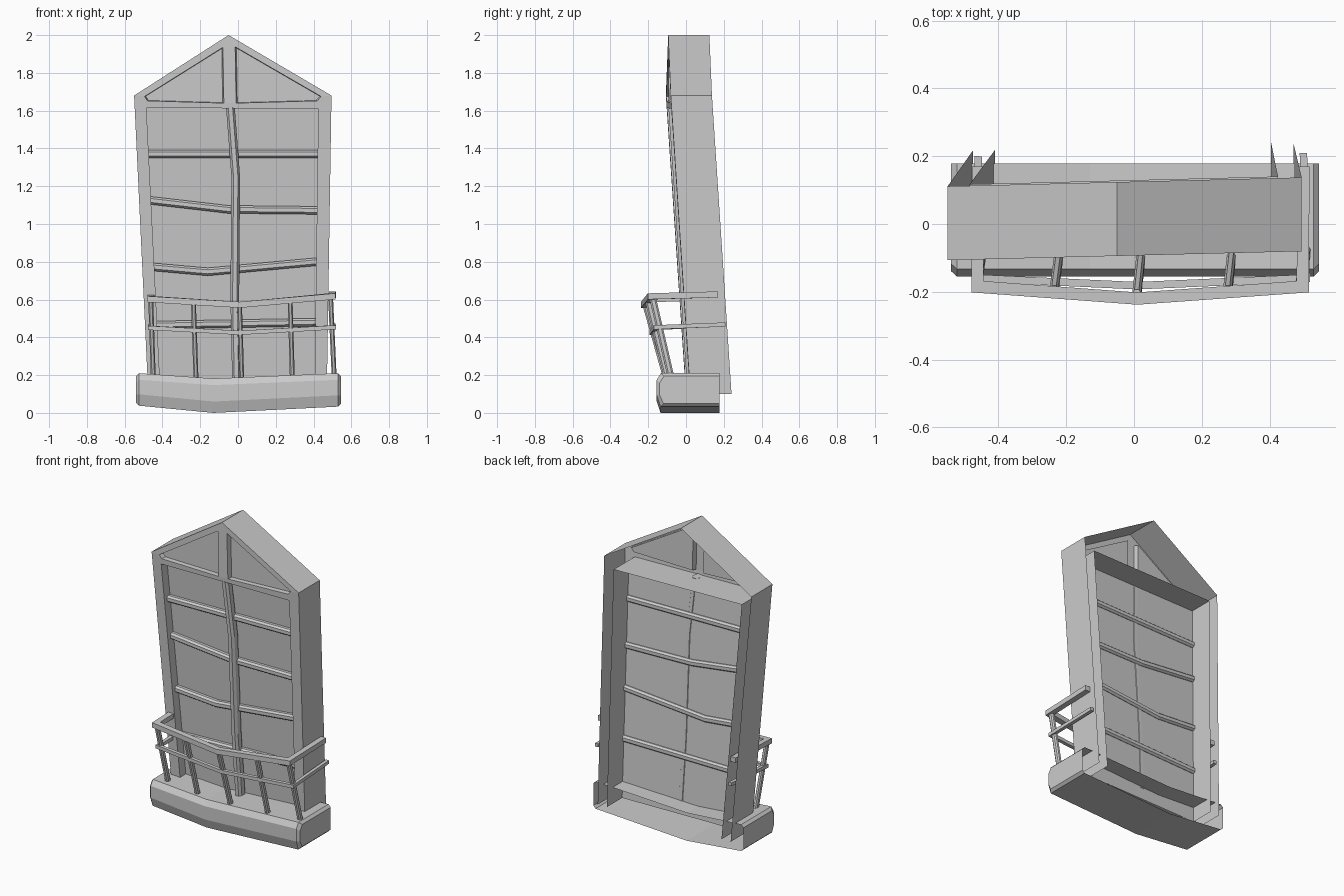
import bpy, bmesh
from mathutils import Vector as V

if "Cube" in bpy.data.objects:
    bpy.data.objects.remove(bpy.data.objects["Cube"])


def make(name, verts, faces):
    bm = bmesh.new()
    vs = [bm.verts.new(v) for v in verts]
    for f in faces:
        bm.faces.new([vs[i] for i in f])
    bmesh.ops.remove_doubles(bm, verts=bm.verts, dist=1e-5)
    bmesh.ops.recalc_face_normals(bm, faces=bm.faces)
    me = bpy.data.meshes.new(name)
    bm.to_mesh(me)
    bm.free()
    ob = bpy.data.objects.new(name, me)
    bpy.context.collection.objects.link(ob)
    return ob


def loft(name, loops, closed=True, caps=True):
    n = len(loops[0])
    verts = [v for l in loops for v in l]
    faces = []
    for a in range(len(loops) - 1):
        for i in range(n if closed else n - 1):
            j = (i + 1) % n
            faces.append((a*n + i, a*n + j, a*n + n + j, a*n + n + i))
    if caps:
        faces += [tuple(range(n)), tuple(range(len(verts) - n, len(verts)))]
    return make(name, verts, faces)


def sweep(name, pts, up, section):
    """Mitred sweep of a (side, up) section along a polyline."""
    pts = [V(p) for p in pts]
    up = V(up)
    loops = []
    for i, p in enumerate(pts):
        t0 = (pts[i] - pts[i-1]).normalized() if i else (pts[1] - p).normalized()
        t1 = (pts[i+1] - p).normalized() if i < len(pts) - 1 else t0
        t = (t0 + t1).normalized()
        side = t.cross(up).normalized() / max(t.dot(t0), 0.4)
        loops.append([p + side*a + up*b for a, b in section])
    return loft(name, loops)


def rect(w, h):
    return [(-w/2, -h/2), (w/2, -h/2), (w/2, h/2), (-w/2, h/2)]


def bevelled(w, h):
    return [(-w/2, -h/4), (-w/4, -h/2), (w/4, -h/2), (w/2, -h/4),
            (w/2, h/4), (w/4, h/2), (-w/4, h/2), (-w/2, h/4)]


# Leaning, slightly turned front plane; d is depth behind it
def P(x, z, d=0.0):
    return V((x, -0.093 + 0.025*x + 0.066*max(0, 1.68 - z) + d, z))


OUT = [(-.475, .1), (-.55, 1.68), (-.05, 2.0), (.495, 1.68), (.47, .1)]
INN = [(-.41, .1), (-.485, 1.615), (.425, 1.61), (.405, .1)]
LT = [(-.495, 1.675), (-.08, 1.935), (-.075, 1.64), (-.48, 1.652)]
RT = [(-.015, 1.938), (.44, 1.675), (.42, 1.652), (-.01, 1.64)]
DEPTH = 0.218

# Frame face (hollow behind), with two openings in the gable
pts = OUT + INN + LT + RT
faces = [(0, 1, 6, 5), (3, 4, 8, 7), (1, 2, 10, 9), (2, 3, 14, 13), (2, 13, 10),
         (10, 13, 16, 11), (1, 9, 12), (6, 1, 12, 11), (6, 11, 16, 7),
         (7, 16, 15, 3), (3, 15, 14)]
make("frame_face", [P(*p) for p in pts], faces)

# Frame outer and inner walls
for name, line in (("frame_outer_wall", OUT), ("frame_inner_wall", INN)):
    loft(name, [[P(*p) for p in line], [P(*p, DEPTH) for p in line]],
         closed=False, caps=False)

# Recessed gable panels
for name, line in (("gable_panel_left", LT), ("gable_panel_right", RT)):
    cx = sum(p[0] for p in line) / 4
    cz = sum(p[1] for p in line) / 4
    low = [P(cx + (x - cx)*.97, cz + (z - cz)*.97, .03) for x, z in line]
    n = 4
    make(name, [P(*p) for p in line] + low,
         [(i, (i+1) % n, n + (i+1) % n, n + i) for i in range(n)] + [(4, 5, 6, 7)])

# Window pane
make("window_pane", [P(*p, .06) for p in INN], [(0, 1, 2, 3)])

# Glazing bars
BARS = [
    [(-.475, 1.37), (.42, 1.37)],
    [(-.465, 1.125), (-.05, 1.077), (.418, 1.072)],
    [(-.445, .772), (-.16, .747), (.414, .80)],
    [(-.43, .465), (.41, .48)],
]
for i, line in enumerate(BARS):
    sweep(f"glazing_bar_{i + 1}", [P(*p, .052) for p in line], (0, 0, 1),
          bevelled(.05, .042))
sweep("glazing_bar_upright",
      [P(*p, .03) for p in [(-.04, 1.615), (-.012, 1.25), (-.017, .6), (-.008, .18)]],
      (0, 1, 0), bevelled(.046, .066))


# Balcony base, open at the back
def base_loop(x, top, bot, s=0.0):
    return [V((x, .178, top - s)), V((x, -.133 + s, top - s)),
            V((x, -.155 + s, top - .035 - s)), V((x, -.155 + s, bot + .06)),
            V((x, -.135 + s, bot + s)), V((x, .178, bot + s))]


loops = [base_loop(-.54, .21, .038, .016), base_loop(-.523, .21, .038),
         base_loop(-.13, .182, .0), base_loop(.53, .21, .033),
         base_loop(.546, .21, .033, .016)]
n = 6
verts = [v for l in loops for v in l]
faces = [(a*n + i, a*n + i + 1, a*n + n + i + 1, a*n + n + i)
         for a in range(4) for i in range(5)]
make("balcony_base", verts, faces + [tuple(range(6)), tuple(range(24, 30))])

# Railing
sweep("top_rail", [(-.46, .17, .615), (-.462, -.185, .602), (.01, -.22, .572),
                   (.498, -.185, .617), (.5, .17, .627)], (0, 0, 1), rect(.036, .032))
sweep("lower_rail", [(-.46, .2, .467), (-.466, -.16, .45), (.01, -.182, .424),
                     (.508, -.16, .453), (.5, .21, .468)], (0, 0, 1), rect(.022, .022))

# Leaning railing posts: x bottom, x top, y bottom, y top, z top
POSTS = [(-.448, -.462, -.075, -.178, .6), (-.222, -.236, -.095, -.2, .583),
         (.02, .008, -.1, -.212, .57), (.288, .276, -.095, -.2, .595),
         (.51, .49, -.075, -.178, .615)]
for i, (xb, xt, yb, yt, zt) in enumerate(POSTS):
    sweep(f"railing_post_{i + 1}", [(xb, yb, .17), (xt, yt, zt)], (0, 1, 0),
          bevelled(.026, .036))
